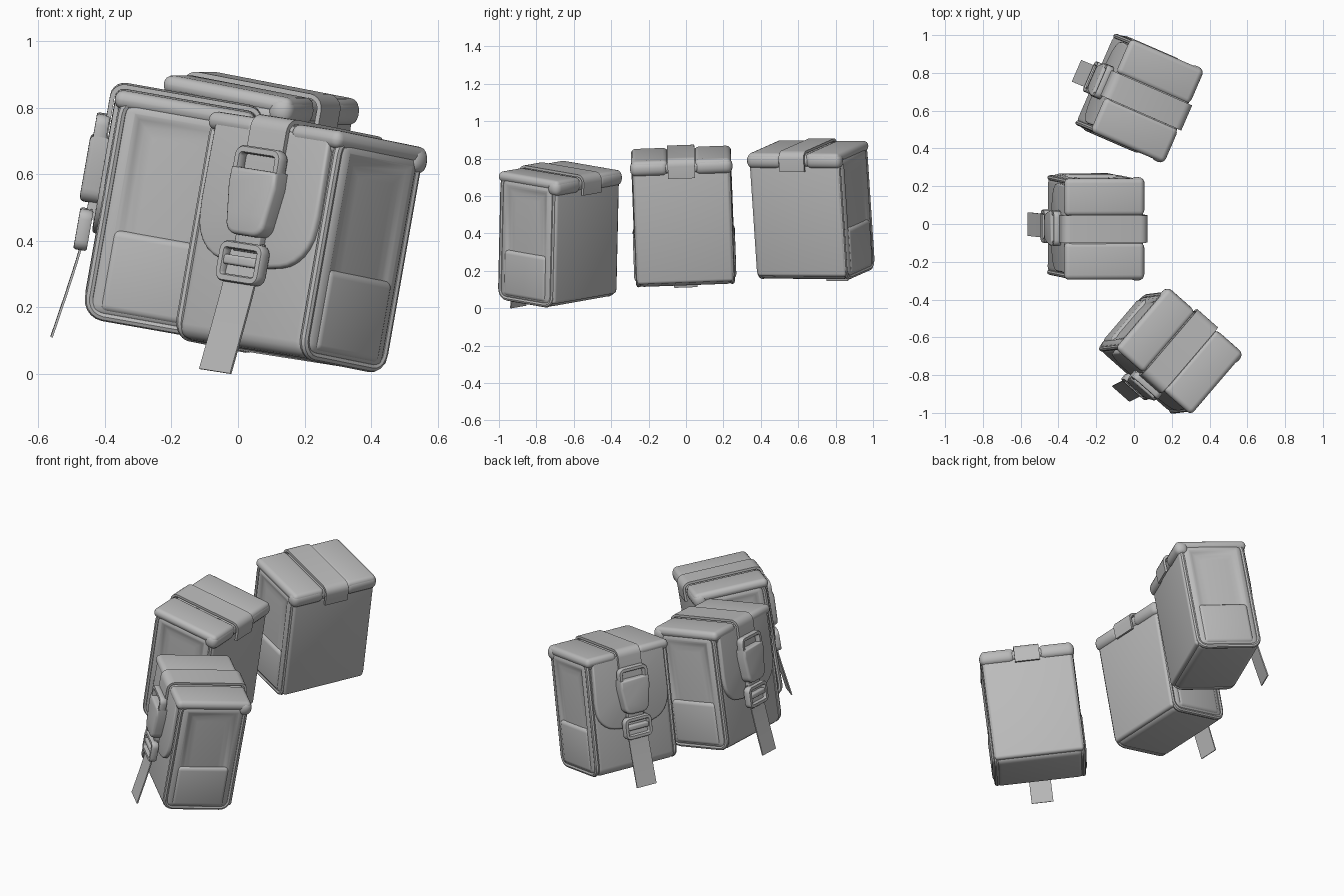
import bpy, bmesh, math
from mathutils import Matrix, Vector

if "Cube" in bpy.data.objects:
    bpy.data.objects.remove(bpy.data.objects["Cube"])

grey = bpy.data.materials.new("grey_fabric")
grey.diffuse_color = (0.5, 0.5, 0.5, 1)
grey.use_nodes = True
grey.node_tree.nodes["Principled BSDF"].inputs["Base Color"].default_value = grey.diffuse_color
parts = []  # (name, mesh), all in pouch space: front is -x, width is y


def finish(name, bm):
    bmesh.ops.recalc_face_normals(bm, faces=bm.faces[:])
    me = bpy.data.meshes.new(name)
    bm.to_mesh(me)
    bm.free()
    me.materials.append(grey)
    for p in me.polygons:
        p.use_smooth = True
    me.set_sharp_from_angle(angle=math.radians(40))
    parts.append((name, me))


def soft_box(name, x, y, z, r, panel=False):
    """Rounded box from ranges; panel sinks the two side faces a little."""
    bm = bmesh.new()
    bmesh.ops.create_cube(bm, size=1)
    for v in bm.verts:
        v.co = [(a[0] + a[1]) / 2 + c * (a[1] - a[0]) for a, c in zip((x, y, z), v.co)]
    bmesh.ops.bevel(bm, geom=bm.edges[:], offset=r, segments=4, profile=0.5, affect='EDGES')
    if panel:
        bm.normal_update()
        for side in (1, -1):
            f = [max((f for f in bm.faces if f.normal.y * side > 0.99), key=lambda f: f.calc_area())]
            for t, d in ((0.004, 0), (0.02, -0.008), (0.03, -0.003), (0.04, 0.003)):
                bmesh.ops.inset_region(bm, faces=f, thickness=t, depth=d)
    finish(name, bm)


def plate(name, half, x_back, x_front, r):
    """Left-right symmetric outline in y,z, extruded towards the front."""
    bm = bmesh.new()
    pts = half + [(-y, z) for y, z in reversed(half)]
    f = bm.faces.new([bm.verts.new((x_back, y, z)) for y, z in pts])
    ext = bmesh.ops.extrude_face_region(bm, geom=[f])["geom"]
    top = [g for g in ext if isinstance(g, bmesh.types.BMVert)]
    bmesh.ops.translate(bm, verts=top, vec=(x_front - x_back, 0, 0))
    rim = [e for e in bm.edges if all(v in top for v in e.verts)]
    bmesh.ops.bevel(bm, geom=rim, offset=r, segments=3, profile=0.5, affect='EDGES')
    finish(name, bm)


def sweep(name, path, section, place, closed=False):
    """Sweep a section of (in-plane normal, across) offsets along a flat path."""
    bm = bmesh.new()
    n, rings = len(path), []
    for i in range(n):
        a = path[(i - 1) % n] if closed or i else path[0]
        b = path[(i + 1) % n] if closed or i < n - 1 else path[-1]
        t = (Vector(b) - Vector(a)).normalized()
        u, v = path[i]
        rings.append([bm.verts.new(place(u + t.y * s, v - t.x * s, w)) for s, w in section])
    k = len(section)
    for i in range(n if closed else n - 1):
        p, q = rings[i], rings[(i + 1) % n]
        for j in range(k):
            bm.faces.new((p[j], p[(j + 1) % k], q[(j + 1) % k], q[j]))
    if not closed:
        bm.faces.new(rings[0])
        bm.faces.new(rings[-1])
    finish(name, bm)


def arc(cu, cv, r, start, end, n=5):
    return [(cu + r * math.cos(math.radians(start + (end - start) * i / n)),
             cv + r * math.sin(math.radians(start + (end - start) * i / n))) for i in range(n + 1)]


def round_rect(u0, u1, v0, v1, r):
    return (arc(u1 - r, v1 - r, r, 0, 90) + arc(u0 + r, v1 - r, r, 90, 180)
            + arc(u0 + r, v0 + r, r, 180, 270) + arc(u1 - r, v0 + r, r, 270, 360))


def flat(width, thick):
    h, w = thick / 2, width / 2
    return [(-h, -w), (h, -w), (h, w), (-h, w)]


def tube(r):
    return arc(0, 0, r, 0, 315, 7)


# Bag body, back board and side pockets
soft_box("body", (-0.207, 0.176), (-0.267, 0.267), (-0.345, 0.33), 0.045, panel=True)
soft_box("back_panel", (0.13, 0.188), (-0.258, 0.258), (-0.325, 0.285), 0.018)
for s, side in ((1, "left"), (-1, "right")):
    y = sorted((s * 0.2, s * 0.273))
    soft_box(f"{side}_side_pocket", (-0.165, 0.135), y, (-0.32, -0.07), 0.022)
    # Piping around the side edges
    sweep(f"{side}_piping", round_rect(-0.199, 0.168, -0.335, 0.325, 0.05), tube(0.014),
          lambda u, v, w, s=s: (u, s * 0.25 + w, v), closed=True)
    # Padded lid halves on either side of the strap, with a roll along the back edge
    y = sorted((s * 0.07, s * 0.268))
    soft_box(f"{side}_lid_pad", (-0.228, 0.2), y, (0.29, 0.346), 0.026)
    y = sorted((s * 0.07, s * 0.274))
    soft_box(f"{side}_lid_roll", (0.125, 0.205), y, (0.262, 0.343), 0.034)
soft_box("lid", (-0.218, 0.198), (-0.255, 0.255), (0.27, 0.338), 0.03)

# Rounded flap hanging down the front
plate("front_flap", [(0.232, 0.32), (0.235, 0.08)] + arc(0.1, 0.04, 0.132, 0, -80, 6)
      + [(0.06, -0.1)], -0.19, -0.226, 0.012)

# Strap over the lid, from the back edge to the buckle
strap = ([(0.211, 0.25)] + arc(0.176, 0.315, 0.036, 0, 90)
         + arc(-0.2, 0.315, 0.036, 90, 180) + [(-0.236, 0.19)])
sweep("strap", strap, flat(0.145, 0.014), lambda u, v, w: (u, w, v))

# Buckle: upper frame, tapered clip, lower slider
bar = [(-0.012, -0.014), (-0.008, -0.02), (0.008, -0.02), (0.012, -0.014),
       (0.012, 0.014), (0.008, 0.02), (-0.008, 0.02), (-0.012, 0.014)]
sweep("buckle_frame", round_rect(-0.08, 0.08, 0.16, 0.245, 0.02), bar,
      lambda u, v, w: (-0.252 + w, u, v), closed=True)
plate("buckle_clip", [(0.092, 0.19), (0.094, 0.14), (0.08, 0.05)]
      + arc(0.035, 0.03, 0.042, 0, -90, 5), -0.225, -0.28, 0.014)
plate("buckle_tongue", [(0.05, 0.06), (0.05, -0.06)], -0.225, -0.252, 0.006)
sweep("slider_frame", round_rect(-0.075, 0.075, -0.145, -0.045, 0.018), bar,
      lambda u, v, w: (-0.252 + w, u, v), closed=True)
soft_box("slider_bar", (-0.272, -0.235), (-0.065, 0.065), (-0.105, -0.075), 0.008)

# Loose strap end hanging from the slider
sweep("strap_end", [(-0.238, -0.03), (-0.246, -0.11), (-0.256, -0.2), (-0.27, -0.3), (-0.29, -0.43)],
      flat(0.125, 0.007), lambda u, v, w: (u, w, v))

# Three pouches on an arc: centre, turn, and lean of the upright direction
pouches = {
    "rear": ((0.03, 0.668, 0.52), -23.5, (0.112, -0.045, 0.68)),
    "middle": ((-0.2, -0.015, 0.485), 0, (0.12, -0.025, 0.68)),
    "near": ((0.193, -0.67, 0.393), 49, (0.12, 0.015, 0.68)),
}
for label, (centre, turn, up) in pouches.items():
    lean = Vector((0, 0, 1)).rotation_difference(Vector(up).normalized()).to_matrix().to_4x4()
    m = Matrix.Translation(centre) @ lean @ Matrix.Rotation(math.radians(turn), 4, 'Z')
    for name, me in parts:
        ob = bpy.data.objects.new(f"{label}_pouch_{name}", me)
        ob.matrix_world = m
        bpy.context.scene.collection.objects.link(ob)
